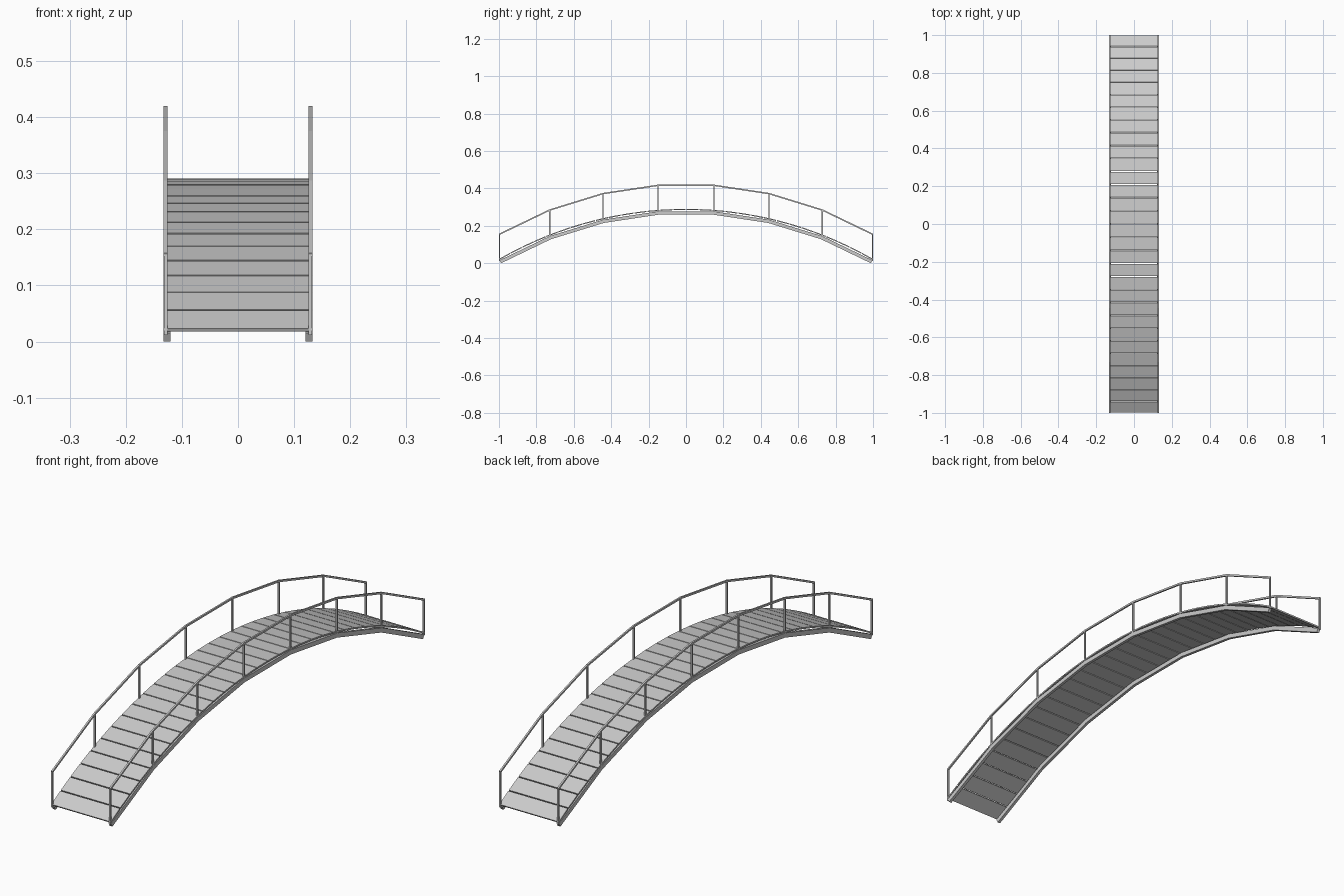
import bpy, bmesh
from math import sin, cos, radians
from mathutils import Matrix

if "Cube" in bpy.data.objects:
    bpy.data.objects.remove(bpy.data.objects["Cube"])

CZ = -1.7113                     # height of the arch centre
HALF = 30.0                      # half of the arch angle in degrees
SEGS, PLANKS = 7, 30
R_TOP = 2.0015                   # walking surface radius
W = 0.1325                       # half width of the bridge
NODES = [radians(-HALF + 2 * HALF * i / SEGS) for i in range(SEGS + 1)]


def finish(name, bm):
    bmesh.ops.recalc_face_normals(bm, faces=bm.faces)
    me = bpy.data.meshes.new(name)
    bm.to_mesh(me)
    bm.free()
    ob = bpy.data.objects.new(name, me)
    bpy.context.collection.objects.link(ob)
    return ob


def box(bm, matrix, size):
    bmesh.ops.create_cube(bm, size=1, matrix=matrix @ Matrix.Diagonal((*size, 1)))


def arch_bar(name, x0, x1, r0, r1, lift=0.0):
    """Mitred rectangular bar following the faceted arch."""
    bm = bmesh.new()
    rings = []
    for a in NODES:
        rings.append([bm.verts.new((x, r * sin(a), CZ + lift + r * cos(a)))
                      for x, r in ((x0, r0), (x1, r0), (x1, r1), (x0, r1))])
    for p, q in zip(rings, rings[1:]):
        for i in range(4):
            j = (i + 1) % 4
            bm.faces.new((p[i], p[j], q[j], q[i]))
    bm.faces.new(rings[0])
    bm.faces.new(rings[-1][::-1])
    return finish(name, bm)


# deck planks laid on the smooth arc
bm = bmesh.new()
step = radians(2 * HALF / PLANKS)
thick = 0.006
for i in range(PLANKS):
    a = radians(-HALF) + (i + 0.5) * step
    r = R_TOP - thick / 2
    m = Matrix.Translation((0, r * sin(a), CZ + r * cos(a))) @ Matrix.Rotation(-a, 4, 'X')
    box(bm, m, (2 * W, R_TOP * step - 0.004, thick))
finish("deck_planks", bm)

for side, s in (("left", -1), ("right", 1)):
    # faceted stringer beam under the deck edge
    arch_bar(side + "_stringer", s * (W - 0.012), s * W, 1.976, 1.994)
    # handrail
    arch_bar(side + "_handrail", s * (W - 0.0068), s * W, 1.9925, 2.0, 0.137)
    # upright posts
    bm = bmesh.new()
    for a in NODES:
        y, z0 = 1.993 * sin(a), CZ + 1.993 * cos(a) - 0.003
        z1 = CZ + 1.997 * cos(a) + 0.137
        box(bm, Matrix.Translation((s * (W - 0.0034), y, (z0 + z1) / 2)),
            (0.0064, 0.0064, z1 - z0))
    finish(side + "_posts", bm)
